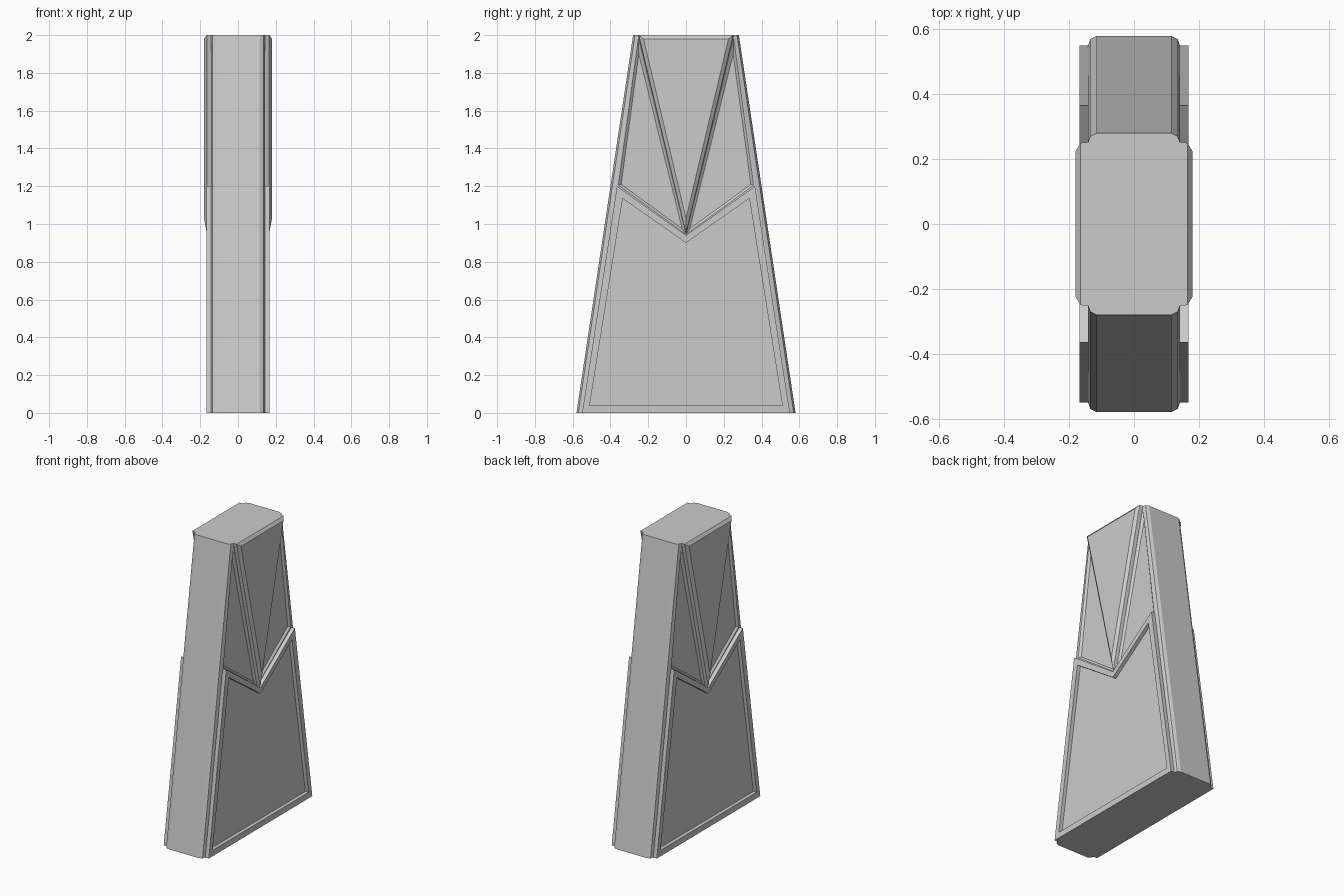
import bpy, bmesh

if "Cube" in bpy.data.objects:
    bpy.data.objects.remove(bpy.data.objects["Cube"])

def loft(name, loops):
    """Skin a list of equal-length closed loops and cap both ends."""
    bm = bmesh.new()
    rings = [[bm.verts.new(p) for p in loop] for loop in loops]
    n = len(rings[0])
    for a, b in zip(rings, rings[1:]):
        for i in range(n):
            j = (i + 1) % n
            bm.faces.new((a[i], a[j], b[j], b[i]))
    bm.faces.new(rings[0][::-1])
    bm.faces.new(rings[-1])
    bmesh.ops.recalc_face_normals(bm, faces=bm.faces)
    me = bpy.data.meshes.new(name)
    bm.to_mesh(me)
    bm.free()
    ob = bpy.data.objects.new(name, me)
    bpy.context.collection.objects.link(ob)
    return ob

def side_loft(name, layers, side, flip=1):
    """Loft yz outlines stacked outward along x on one side."""
    return loft(name, [[(side * x, flip * y, z) for y, z in pts] for x, pts in layers])

# Tapered core with softened corners
def section(half, z):
    q = [(0.142, half - 0.03), (0.135, half - 0.01), (0.115, half)]
    pts = q + [(-x, y) for x, y in q[::-1]]
    pts += [(-x, -y) for x, y in pts]
    return [(x, y, z) for x, y in pts]

core = loft("core", [section(0.58, 0), section(0.28, 2)])

# Outlines for the side details
frame_out = [(-0.55, 0), (0.55, 0), (0.365, 1.2), (0, 0.94), (-0.365, 1.2)]
frame_in = [(-0.51, 0.04), (0.51, 0.04), (0.335, 1.135), (0, 0.9), (-0.335, 1.135)]
wedge_base = [(-0.255, 2), (0.255, 2), (0, 0.94)]
wedge_edge = [(-0.25, 2), (0.25, 2), (0, 0.95)]
wedge_face = [(-0.225, 1.98), (0.225, 1.98), (0, 1.03)]
tri_out = [(0.252, 1.985), (0.358, 1.205), (0, 0.945)]
tri_in = [(0.25, 1.9), (0.343, 1.21), (0.02, 0.975)]

for side, label in ((1, "right"), (-1, "left")):
    # Lower framed panel with sunken field
    side_loft("lower_panel_" + label, [(0.13, frame_out), (0.168, frame_out),
              (0.168, frame_in), (0.144, frame_in)], side)
    # Bevelled upper wedge
    side_loft("upper_wedge_" + label, [(0.125, wedge_base), (0.165, wedge_edge),
              (0.18, wedge_face)], side)
    # Shallow triangular recesses beside the wedge
    for flip in (1, -1):
        cutter = side_loft("recess_cutter", [(0.13, tri_in), (0.142, tri_out),
                           (0.16, tri_out)], side, flip)
        cutter.hide_render = True
        cutter.hide_set(True)
        mod = core.modifiers.new("recess", 'BOOLEAN')
        mod.operation = 'DIFFERENCE'
        mod.solver = 'EXACT'
        mod.object = cutter
